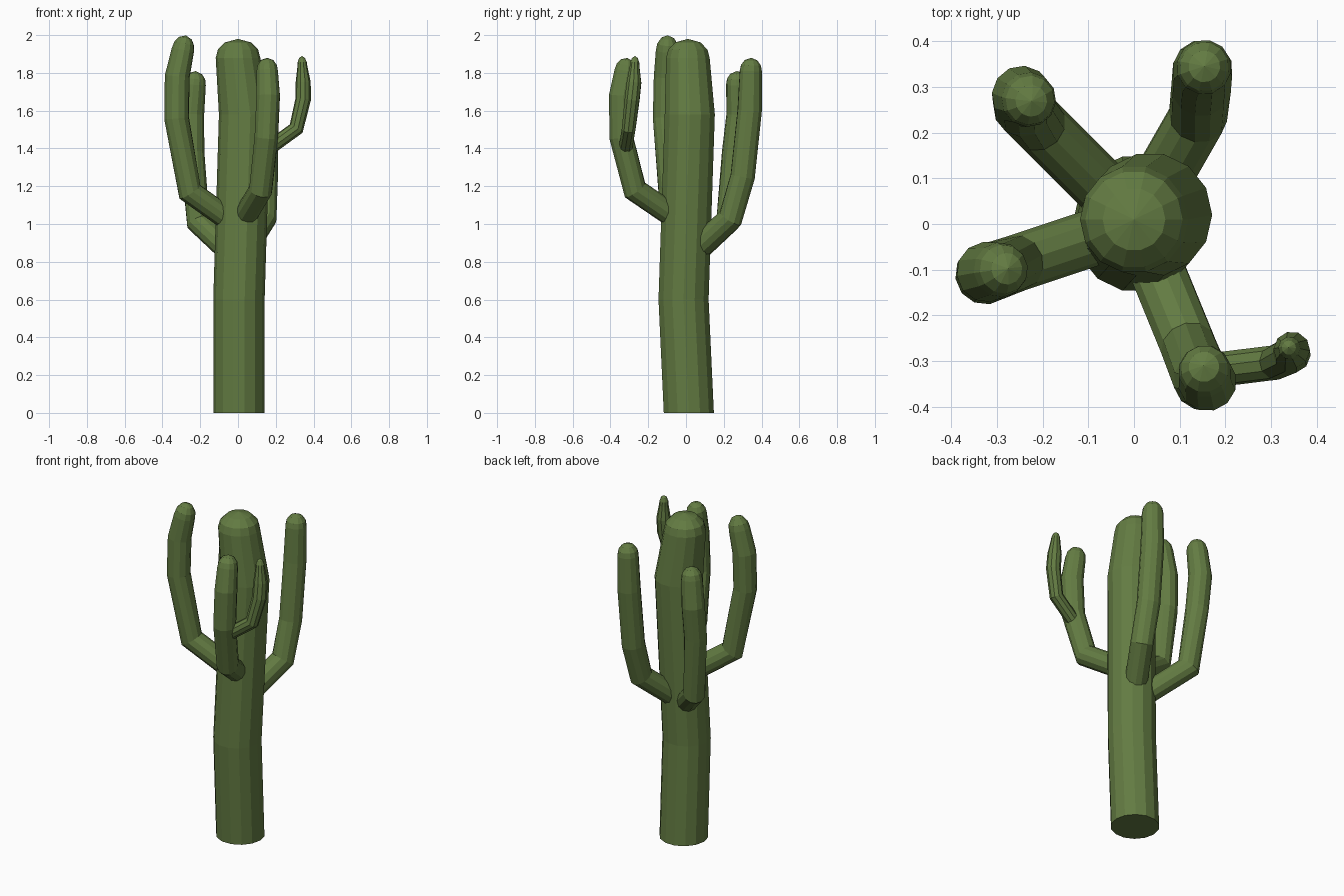
import bpy, bmesh, math
from mathutils import Vector

if "Cube" in bpy.data.objects:
    bpy.data.objects.remove(bpy.data.objects["Cube"])

green = bpy.data.materials.new("cactus green")
green.diffuse_color = (0.125, 0.20, 0.055, 1)
green.use_nodes = True
green.node_tree.nodes["Principled BSDF"].inputs["Base Color"].default_value = green.diffuse_color


def stem(name, path, sides, dome):
    """Mitred tube along path points (x, y, z, radius) with a domed tip of the given height."""
    pts = [Vector(p[:3]) for p in path]
    n = len(pts)
    bm = bmesh.new()
    rings = []
    u = Vector((1, 0, 0))
    for i, p in enumerate(pts):
        d_in = (pts[max(i, 1)] - pts[max(i, 1) - 1]).normalized()
        d_out = (pts[min(i + 1, n - 1)] - pts[min(i, n - 2)]).normalized()
        normal = (d_in + d_out).normalized()
        if name == "trunk":
            d_in = normal = Vector((0, 0, 1))
        u = (u - d_in * u.dot(d_in)).normalized()
        v = d_in.cross(u)
        ring = []
        for k in range(sides):
            a = 2 * math.pi * k / sides
            o = (u * math.cos(a) + v * math.sin(a)) * path[i][3]
            o -= d_in * (o.dot(normal) / d_in.dot(normal))
            ring.append(bm.verts.new(p + o))
        rings.append(ring)
    # rounded tip
    r = path[-1][3]
    for t in (0.45, 0.95):
        c = pts[-1] + d_in * dome * math.sin(t)
        rings.append([bm.verts.new(c + (w.co - pts[-1]) * math.cos(t)) for w in rings[n - 1]])
    tip = bm.verts.new(pts[-1] + d_in * dome)
    for a, b in zip(rings, rings[1:]):
        for k in range(sides):
            j = (k + 1) % sides
            bm.faces.new((a[k], a[j], b[j], b[k]))
    for k in range(sides):
        bm.faces.new((rings[-1][k], rings[-1][(k + 1) % sides], tip))
    bm.faces.new(rings[0][::-1])
    bmesh.ops.recalc_face_normals(bm, faces=bm.faces)
    me = bpy.data.meshes.new(name)
    bm.to_mesh(me)
    bm.free()
    me.materials.append(green)
    ob = bpy.data.objects.new(name, me)
    bpy.context.collection.objects.link(ob)


# main trunk, slightly swaying
stem("trunk", [(0.005, 0.015, 0, 0.136), (0.005, -0.013, 0.6, 0.136),
               (0.035, 0.02, 1.58, 0.136), (0.0, 0.01, 1.88, 0.118)], 14, 0.10)

# four main arms
stem("left_arm", [(-0.03, -0.01, 1.01, 0.062), (-0.255, -0.085, 1.17, 0.062),
                  (-0.325, -0.11, 1.56, 0.066), (-0.322, -0.105, 1.78, 0.066),
                  (-0.292, -0.10, 1.92, 0.060)], 12, 0.08)
stem("back_left_arm", [(-0.04, 0.05, 0.85, 0.062), (-0.21, 0.22, 1.01, 0.062),
                       (-0.243, 0.255, 1.38, 0.065), (-0.245, 0.28, 1.58, 0.066),
                       (-0.23, 0.272, 1.74, 0.060)], 12, 0.07)
stem("back_right_arm", [(0.04, 0.06, 0.87, 0.064), (0.14, 0.235, 1.03, 0.064),
                        (0.147, 0.30, 1.25, 0.066), (0.15, 0.337, 1.6, 0.066),
                        (0.153, 0.343, 1.81, 0.060)], 12, 0.07)
stem("front_right_arm", [(0.03, -0.05, 1.03, 0.062), (0.12, -0.27, 1.18, 0.062),
                         (0.15, -0.343, 1.46, 0.064), (0.16, -0.345, 1.68, 0.064),
                         (0.155, -0.322, 1.81, 0.058)], 12, 0.07)

# small shoot growing out of the front right arm
stem("small_shoot", [(0.17, -0.32, 1.405, 0.038), (0.308, -0.303, 1.505, 0.038),
                     (0.345, -0.285, 1.66, 0.041), (0.345, -0.275, 1.75, 0.040),
                     (0.341, -0.272, 1.83, 0.027)], 10, 0.06)
